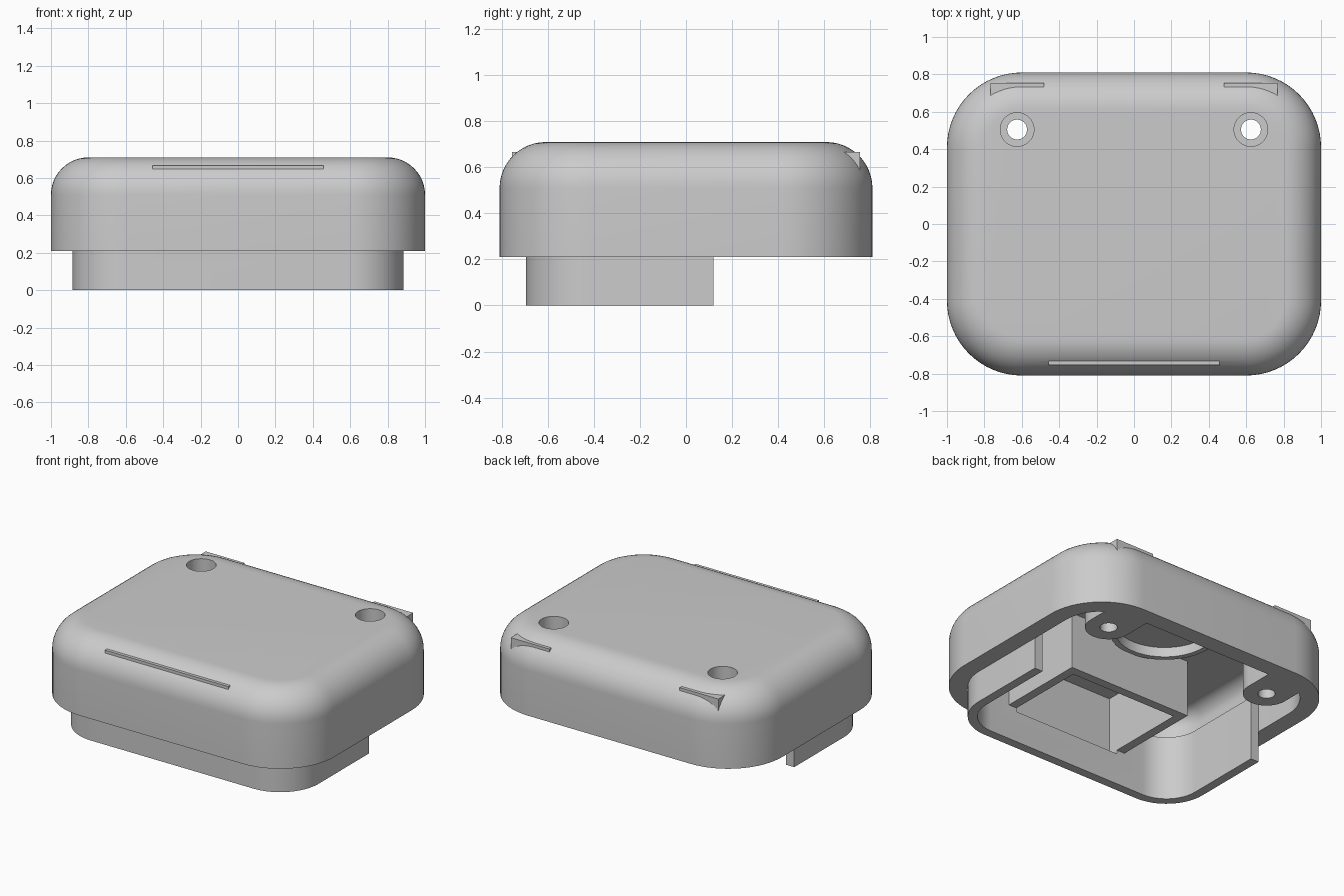
import bpy
import bmesh
from math import cos, sin, pi

if "Cube" in bpy.data.objects:
    bpy.data.objects.remove(bpy.data.objects["Cube"], do_unlink=True)

CORE_X, CORE_Y = 0.60, 0.41   # centres of the rounded corners
RIM_Z = 0.21                  # lower edge of the shell

grey = bpy.data.materials.new("plain_grey")
grey.use_nodes = True
grey.diffuse_color = (0.6, 0.6, 0.6, 1)
grey.node_tree.nodes["Principled BSDF"].inputs["Base Color"].default_value = (0.6, 0.6, 0.6, 1)


def loft(name, rings):
    """Closed solid through a stack of equal-length point rings."""
    bm = bmesh.new()
    loops = [[bm.verts.new(p) for p in ring] for ring in rings]
    n = len(loops[0])
    for low, high in zip(loops, loops[1:]):
        for i in range(n):
            j = (i + 1) % n
            bm.faces.new((low[i], low[j], high[j], high[i]))
    bm.faces.new(loops[0][::-1])
    bm.faces.new(loops[-1])
    bmesh.ops.recalc_face_normals(bm, faces=bm.faces)
    mesh = bpy.data.meshes.new(name)
    bm.to_mesh(mesh)
    bm.free()
    mesh.materials.append(grey)
    obj = bpy.data.objects.new(name, mesh)
    bpy.context.collection.objects.link(obj)
    return obj


def rounded_ring(r, z, steps=16):
    ring = []
    for k, (sx, sy) in enumerate([(1, 1), (-1, 1), (-1, -1), (1, -1)]):
        for i in range(steps + 1):
            a = (k + i / steps) * pi / 2
            ring.append((sx * CORE_X + r * cos(a), sy * CORE_Y + r * sin(a), z))
    return ring


def rounded_block(name, r, z0, z1, fillet=0.0, steps=12):
    rings = [rounded_ring(r, z0), rounded_ring(r, z1 - fillet)]
    if fillet:
        for i in range(1, steps + 1):
            a = i / steps * pi / 2
            rings.append(rounded_ring(r - fillet * (1 - cos(a)), z1 - fillet * (1 - sin(a))))
    return loft(name, rings)


def prism(name, outline, z0, z1):
    return loft(name, [[(x, y, z) for x, y in outline] for z in (z0, z1)])


def block(name, x0, x1, y0, y1, z0, z1):
    return prism(name, [(x0, y0), (x1, y0), (x1, y1), (x0, y1)], z0, z1)


def cylinder(name, x, y, r, z0, z1, n=48):
    outline = [(x + r * cos(2 * pi * i / n), y + r * sin(2 * pi * i / n)) for i in range(n)]
    return prism(name, outline, z0, z1)


def combine(target, other, operation):
    mod = target.modifiers.new(operation.lower(), 'BOOLEAN')
    mod.operation = operation
    mod.solver = 'EXACT'
    mod.object = other
    bpy.context.view_layer.objects.active = target
    bpy.ops.object.modifier_apply(modifier=mod.name)
    bpy.data.objects.remove(other, do_unlink=True)


# Hollow shell with rounded top edge
shell = rounded_block("cover_shell", 0.40, RIM_Z, 0.71, 0.20)
combine(shell, rounded_block("cavity", 0.283, 0.1, 0.615, 0.10), 'DIFFERENCE')

# U-shaped lip around the front half
lip = rounded_block("front_lip", 0.285, 0.0, 0.43)
combine(lip, rounded_block("lip_inside", 0.225, -0.1, 0.6), 'DIFFERENCE')
combine(lip, block("lip_trim", -2, 2, 0.12, 2, -0.1, 0.6), 'DIFFERENCE')
combine(shell, lip, 'UNION')

# Compartment, whose upper front edge pokes through the rounded edge
combine(shell, block("compartment", -0.457, 0.457, -0.755, -0.04, 0.235, 0.667), 'UNION')
combine(shell, block("pocket", -0.397, 0.397, -0.705, -0.10, RIM_Z, 0.625), 'DIFFERENCE')

# Shallow round seat under the roof
seat = cylinder("round_seat", 0, 0.29, 0.335, 0.505, 0.65)
combine(seat, cylinder("seat_recess", 0, 0.29, 0.30, 0.4, 0.57), 'DIFFERENCE')
combine(shell, seat, 'UNION')

# Screw posts joined to the back wall, with stepped holes
for side in (-1, 1):
    px, py, pr = side * 0.625, 0.505, 0.143
    outline = [(px + pr, 0.755), (px - pr, 0.755)]
    outline += [(px - pr * cos(pi * i / 24), py - pr * sin(pi * i / 24)) for i in range(25)]
    combine(shell, prism("screw_post", outline, RIM_Z, 0.667), 'UNION')
    combine(shell, cylinder("screw_hole", px, py, 0.053, 0.1, 0.9), 'DIFFERENCE')
    combine(shell, cylinder("screw_head_hole", px, py, 0.09, 0.35, 0.9), 'DIFFERENCE')

# Smooth curves, crisp edges
bpy.ops.object.select_all(action='DESELECT')
shell.select_set(True)
bpy.context.view_layer.objects.active = shell
bpy.ops.object.shade_smooth_by_angle(angle=pi / 6)
